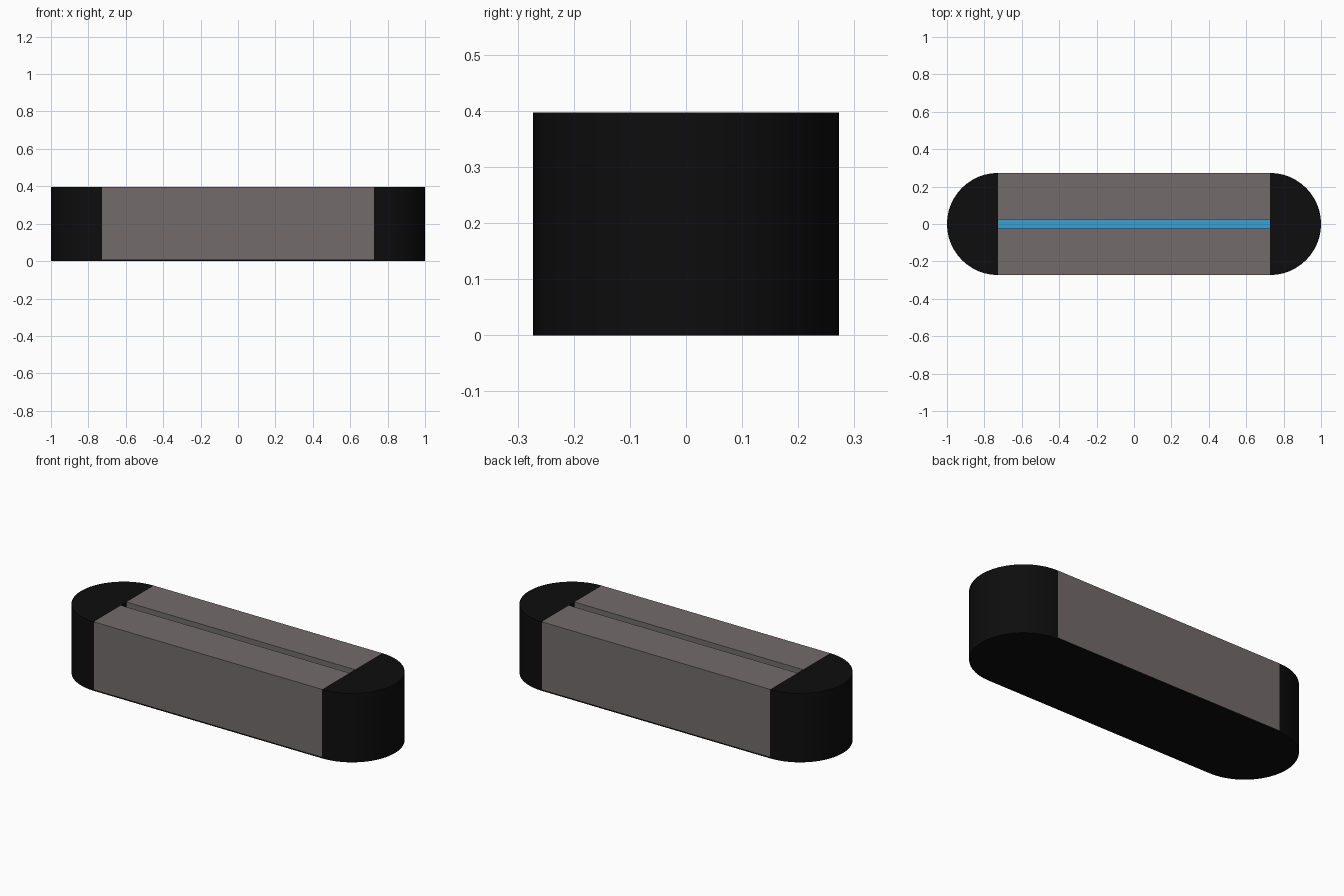
import bpy, bmesh, math

if "Cube" in bpy.data.objects:
    bpy.data.objects.remove(bpy.data.objects["Cube"])

R, HALF, H = 0.273, 0.727, 0.397    # end radius, half straight length, height
BASE, SLOT, STRIP_TOP = 0.008, 0.025, 0.33
SEG = 24                            # facets per half-round end


def material(name, color):
    m = bpy.data.materials.new(name)
    m.diffuse_color = (*color, 1)
    m.use_nodes = True
    m.node_tree.nodes["Principled BSDF"].inputs["Base Color"].default_value = m.diffuse_color
    return m


BLACK = material("black", (0.004, 0.004, 0.004))
GREY = material("warm_grey", (0.17, 0.15, 0.145))
BLUE = material("blue", (0.04, 0.35, 0.65))


def prism(name, outline, z0, z1, mat):
    """Extrude a flat xy outline from z0 to z1."""
    bm = bmesh.new()
    face = bm.faces.new([bm.verts.new((x, y, z0)) for x, y in outline])
    ext = bmesh.ops.extrude_face_region(bm, geom=[face])["geom"]
    for v in ext:
        if isinstance(v, bmesh.types.BMVert):
            v.co.z = z1
    bmesh.ops.recalc_face_normals(bm, faces=bm.faces[:])
    me = bpy.data.meshes.new(name)
    bm.to_mesh(me)
    bm.free()
    me.materials.append(mat)
    ob = bpy.data.objects.new(name, me)
    bpy.context.collection.objects.link(ob)
    bpy.context.view_layer.objects.active = ob
    bpy.ops.object.select_all(action='DESELECT')
    ob.select_set(True)
    bpy.ops.object.shade_smooth_by_angle(angle=math.radians(30))
    return ob


def arc(side):
    """Half-round end outline, counter-clockwise, side = +1 or -1."""
    angles = [math.pi * (i / SEG - 0.5) for i in range(SEG + 1)]
    return [(side * (HALF + R * math.cos(a)), side * R * math.sin(a)) for a in angles]


def rect(y0, y1):
    return [(-HALF, y0), (HALF, y0), (HALF, y1), (-HALF, y1)]


# Thin rounded base plate
prism("base_plate", arc(1) + arc(-1), 0, BASE, BLACK)

# Rounded ends and the two long seat blocks
for side, end, row in ((1, "right", "back"), (-1, "left", "front")):
    prism(end + "_end", arc(side), BASE, H, BLACK)
    prism(row + "_block", rect(*sorted((side * SLOT, side * R))), BASE, H, GREY)

# Recessed strip in the slot between the blocks
prism("light_strip", rect(-SLOT, SLOT), BASE, STRIP_TOP, BLUE)
